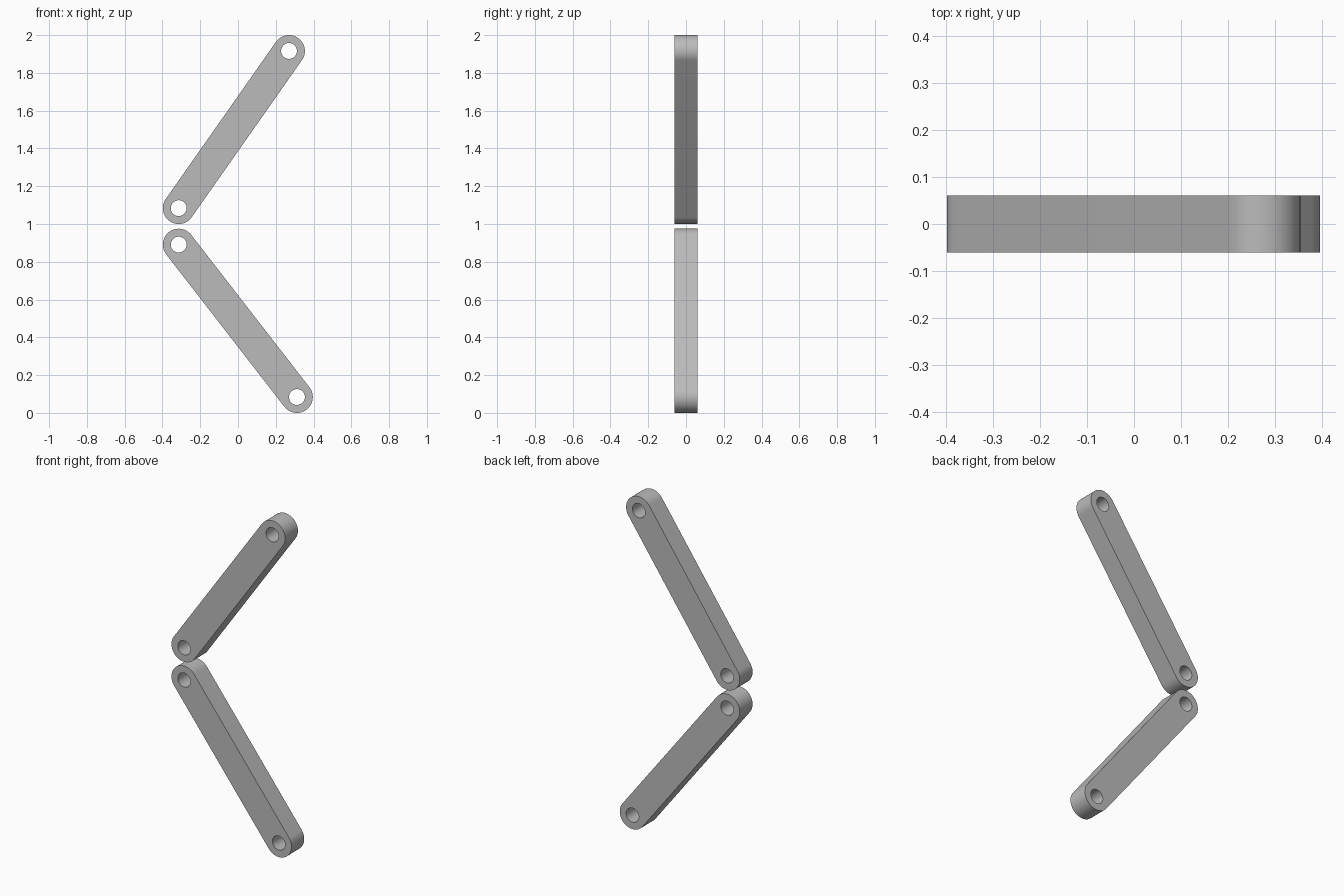
import bpy, bmesh, math
from mathutils import Vector

if "Cube" in bpy.data.objects:
    bpy.data.objects.remove(bpy.data.objects["Cube"], do_unlink=True)

RADIUS, HOLE, HALF_DEPTH = 0.084, 0.042, 0.0605
STEPS = 32  # segments per half circle

grey = bpy.data.materials.new("plain grey")
grey.use_nodes = True
colour = (0.5, 0.5, 0.5, 1)
grey.diffuse_color = colour
grey.node_tree.nodes["Principled BSDF"].inputs["Base Color"].default_value = colour


def arc(centre, radius, start, sweep, count):
    """Points on an arc in the xz plane, at the front of the bar."""
    angles = [start + sweep * i / STEPS for i in range(count)]
    return [Vector((centre[0] + radius * math.cos(a), -HALF_DEPTH,
                    centre[1] + radius * math.sin(a))) for a in angles]


def link_bar(name, low, high):
    """Flat bar with round ends and a pin hole through each end."""
    heading = math.atan2(high[1] - low[1], high[0] - low[0])
    right = heading - math.pi / 2
    outline = (arc(high, RADIUS, right, math.pi, STEPS + 1)
               + arc(low, RADIUS, right + math.pi, math.pi, STEPS + 1))
    holes = [arc(c, HOLE, 0, math.pi, 2 * STEPS) for c in (low, high)]

    bm = bmesh.new()
    for loop in [outline] + holes:
        verts = [bm.verts.new(p) for p in loop]
        for a, b in zip(verts, verts[1:] + verts[:1]):
            bm.edges.new((a, b))
    # Fill the front plate, then give it thickness
    bmesh.ops.triangle_fill(bm, edges=bm.edges[:], use_beauty=True, normal=(0, -1, 0))
    result = bmesh.ops.extrude_face_region(bm, geom=bm.faces[:], use_keep_orig=True)
    moved = [g for g in result["geom"] if isinstance(g, bmesh.types.BMVert)]
    bmesh.ops.translate(bm, verts=moved, vec=(0, 2 * HALF_DEPTH, 0))
    bmesh.ops.recalc_face_normals(bm, faces=bm.faces[:])

    mesh = bpy.data.meshes.new(name)
    bm.to_mesh(mesh)
    bm.free()
    mesh.materials.append(grey)
    bar = bpy.data.objects.new(name, mesh)
    bpy.context.collection.objects.link(bar)

    bpy.ops.object.select_all(action="DESELECT")
    bar.select_set(True)
    bpy.context.view_layer.objects.active = bar
    bpy.ops.object.shade_smooth_by_angle(angle=math.radians(30))


link_bar("lower_link", (0.312, 0.084), (-0.314, 0.891))
link_bar("upper_link", (-0.314, 1.084), (0.27, 1.916))
